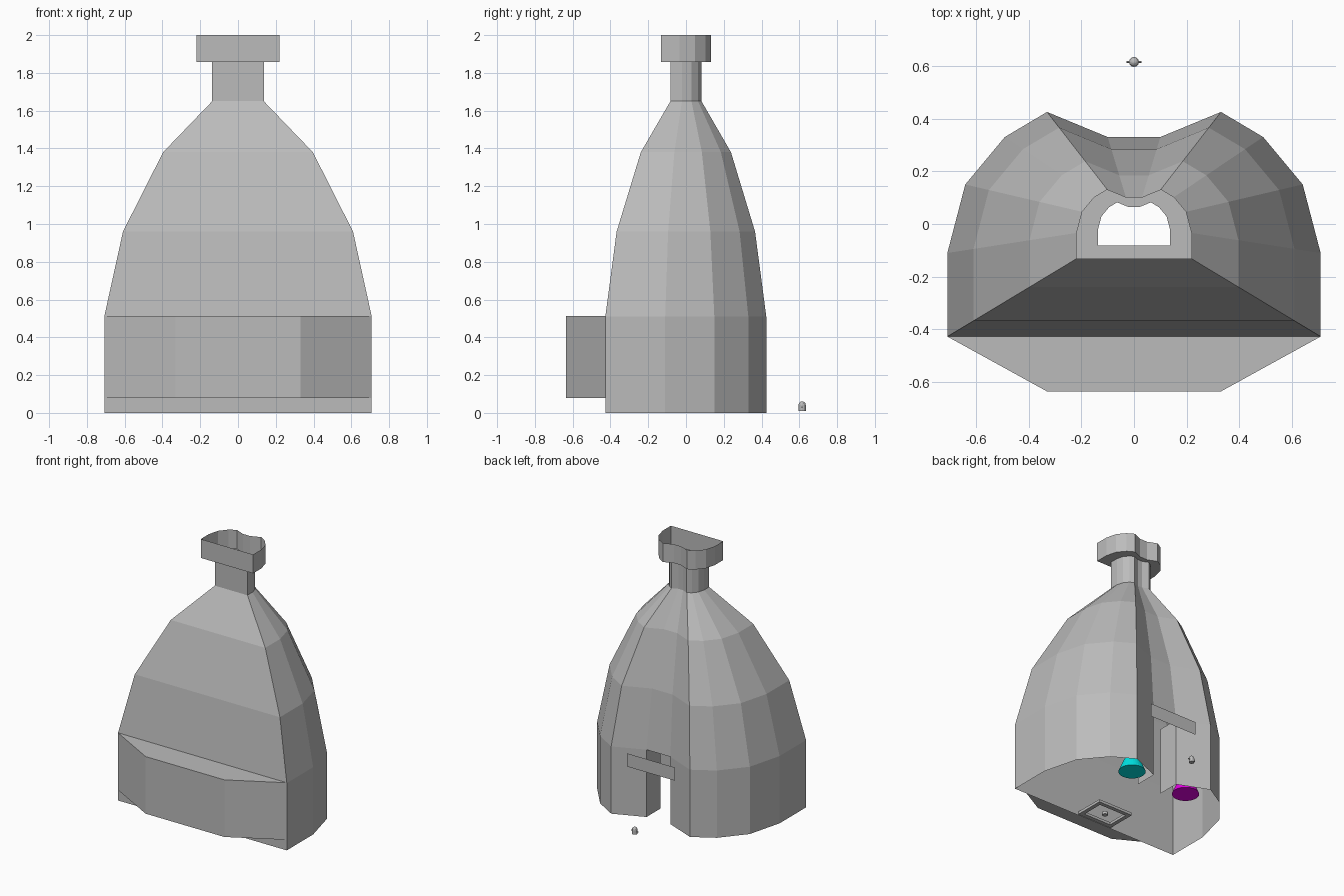
import bpy, bmesh
from math import radians

if "Cube" in bpy.data.objects:
    bpy.data.objects.remove(bpy.data.objects["Cube"])


def material(name, rgb):
    m = bpy.data.materials.new(name)
    m.use_nodes = True
    m.diffuse_color = (*rgb, 1)
    m.node_tree.nodes["Principled BSDF"].inputs["Base Color"].default_value = (*rgb, 1)
    return m


grey = material("grey plaster", (0.5, 0.5, 0.5))
cyan = material("cyan", (0, 0.9, 0.9))
magenta = material("magenta", (0.9, 0, 0.9))


def finish(name, bm, mat):
    mesh = bpy.data.meshes.new(name)
    bm.to_mesh(mesh)
    bm.free()
    mesh.materials.append(mat)
    obj = bpy.data.objects.new(name, mesh)
    bpy.context.collection.objects.link(obj)
    return obj


def quad(name, points, mat=grey):
    bm = bmesh.new()
    bm.faces.new([bm.verts.new(p) for p in points])
    return finish(name, bm, mat)


def primitive(name, mat, location, rotation=(0, 0, 0), **sizes):
    bm = bmesh.new()
    bmesh.ops.create_cone(bm, cap_ends=True, **sizes)
    obj = finish(name, bm, mat)
    obj.location = location
    obj.rotation_euler = rotation
    return obj


# Tower shell: one plan outline scaled at each level, open at both ends
half = [(0.1, 0.33), (0.33, 0.425), (0.49, 0.33), (0.64, 0.15), (0.708, -0.11), (0.708, -0.427)]
plan = half + [(-x, y) for x, y in reversed(half)]
levels = [(0, 1), (0.51, 1), (0.96, 0.86), (1.38, 0.56), (1.65, 0.193),
          (1.857, 0.193), (1.857, 0.31), (2, 0.31)]
bm = bmesh.new()
rings = [[bm.verts.new((x * s, y * s, z)) for x, y in plan] for z, s in levels]
count = len(plan)
for level, (low, high) in enumerate(zip(rings, rings[1:])):
    for i in range(count):
        # The lowest middle panel at the back is the doorway
        if level == 0 and i == count - 1:
            continue
        j = (i + 1) % count
        bm.faces.new((low[j], low[i], high[i], high[j]))
finish("tower_shell", bm, grey)

# Doorway side walls
for side, word in ((1, "left"), (-1, "right")):
    x = side * 0.1
    quad("door_jamb_" + word, [(x, 0.33, 0), (x, 0.163, 0), (x, 0.163, 0.51), (x, 0.33, 0.51)])

# Flat board over the doorway
quad("door_board", [(0.2, 0.42, 0.39), (-0.2, 0.42, 0.39), (-0.2, 0.42, 0.49), (0.2, 0.42, 0.49)])

# Front bay
bm = bmesh.new()
bay = [(-0.708, -0.427), (-0.33, -0.635), (0.33, -0.635), (0.708, -0.427)]
low, high = [[bm.verts.new((x, y, z)) for x, y in bay] for z in (0.08, 0.513)]
bm.faces.new(low[::-1])
bm.faces.new(high)
for i in range(3):
    bm.faces.new((low[i], low[i + 1], high[i + 1], high[i]))
finish("front_bay", bm, grey)

# Cones standing inside, beside the doorway
for x, word, mat in ((0.24, "left", cyan), (-0.24, "right", magenta)):
    primitive(word + "_cone", mat, (x, 0.265, 0.113), segments=32,
              radius1=0.094, radius2=0, depth=0.22)

# Floor frame just inside the front wall
bm = bmesh.new()
outer, inner = [[bm.verts.new((sx * (0.145 - d), -0.31 + sy * (0.113 - d), 0.004))
                 for sx, sy in ((-1, -1), (1, -1), (1, 1), (-1, 1))] for d in (0, 0.03)]
for i in range(4):
    j = (i + 1) % 4
    bm.faces.new((outer[i], outer[j], inner[j], inner[i]))
frame = finish("floor_frame", bm, grey)
solid = frame.modifiers.new("thickness", "SOLIDIFY")
solid.thickness = 0.02
solid.offset = 1
primitive("floor_stud", grey, (0, -0.31, 0.012), segments=12, radius1=0.02, radius2=0.02, depth=0.02)

# Small domed post with a cross pin behind the doorway
post = (0, 0.615)
primitive("post", grey, (*post, 0.026), segments=12, radius1=0.019, radius2=0.019, depth=0.032)
bm = bmesh.new()
bmesh.ops.create_uvsphere(bm, u_segments=12, v_segments=8, radius=0.019)
dome = finish("post_dome", bm, grey)
dome.location = (*post, 0.042)
primitive("post_pin", grey, (*post, 0.03), (0, radians(90), 0),
          segments=8, radius1=0.004, radius2=0.004, depth=0.058)
